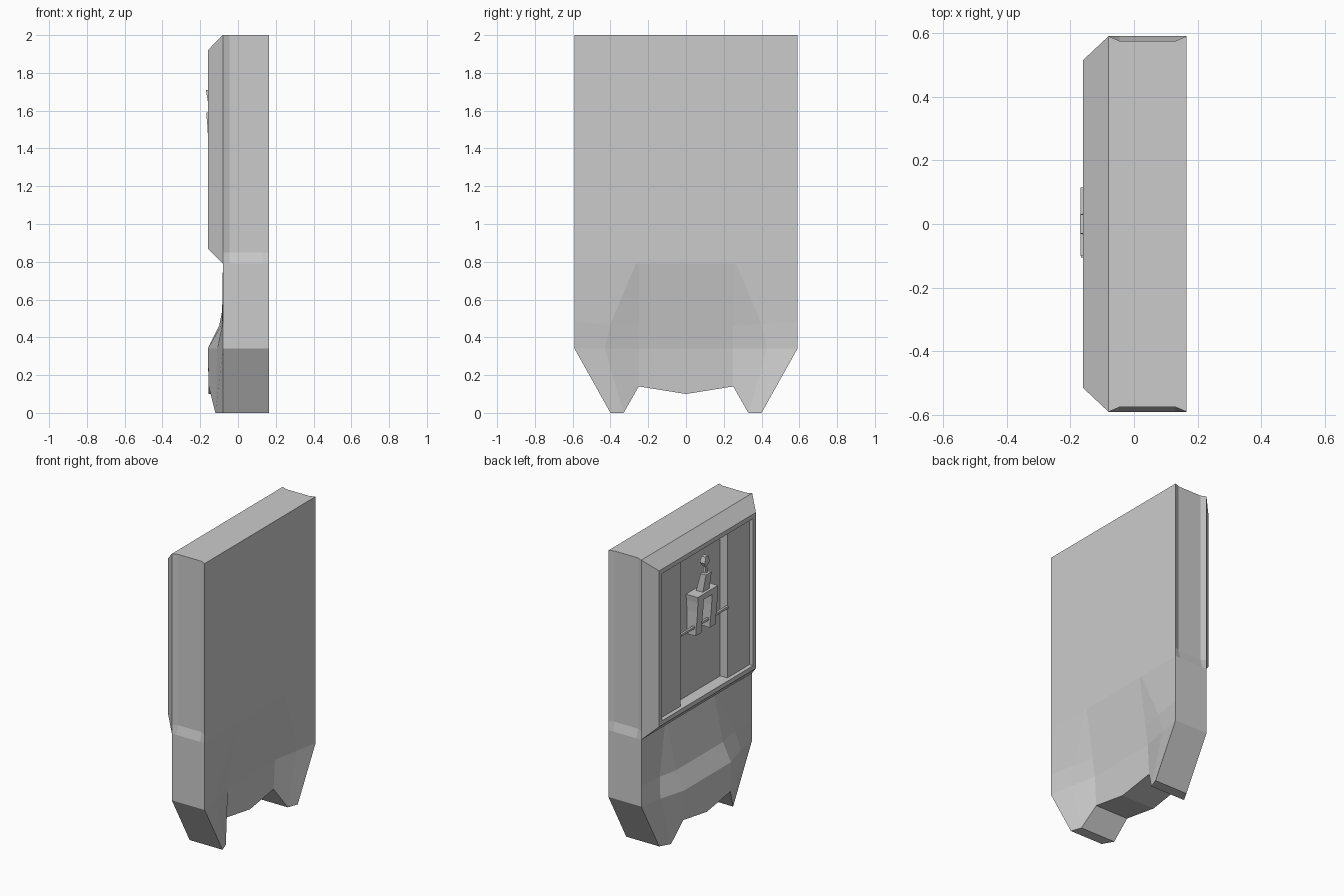
import bpy, bmesh

if "Cube" in bpy.data.objects:
    bpy.data.objects.remove(bpy.data.objects["Cube"])


def loft(name, rings, caps=True):
    """Skin matching rings of points; ends are closed with strips."""
    bm = bmesh.new()
    loops = [[bm.verts.new(p) for p in r] for r in rings]
    n = len(rings[0])
    for a, b in zip(loops, loops[1:]):
        for i in range(n):
            j = (i + 1) % n
            bm.faces.new((a[i], a[j], b[j], b[i]))
    if caps:
        for r in (loops[0], loops[-1]):
            for i in range(n // 2 - 1):
                bm.faces.new((r[i], r[i + 1], r[n - 2 - i], r[n - 1 - i]))
    bmesh.ops.recalc_face_normals(bm, faces=bm.faces)
    me = bpy.data.meshes.new(name)
    bm.to_mesh(me)
    bm.free()
    ob = bpy.data.objects.new(name, me)
    bpy.context.collection.objects.link(ob)
    return ob


def flat(x0, x1, y0, y1, z):
    """Horizontal rectangle."""
    return [(x0, y0, z), (x1, y0, z), (x1, y1, z), (x0, y1, z)]


def upright(x, y, z0, z1):
    """Vertical rectangle facing x."""
    return [(x, -y, z0), (x, y, z0), (x, y, z1), (x, -y, z1)]


# Upper slab with shallow grooves down both narrow sides
def slab_ring(z, g):
    half = [(-.08, .59), (-.045, .59 - g), (.13, .59 - g), (.165, .59)]
    return [(x, -y, z) for x, y in half] + [(x, y, z) for x, y in reversed(half)]


loft("upper_slab", [slab_ring(.79, 0), slab_ring(.85, .015), slab_ring(2, .015)])

# Bevelled picture frame with an open recess
loft("frame", [upright(-.08, .59, .79, 2), upright(-.16, .515, .87, 1.92),
               upright(-.16, .485, .90, 1.89), upright(-.08, .485, .90, 1.89)], caps=False)

# Raised panels either side of the recess
for side, label in ((-1, "right"), (1, "left")):
    a, b = sorted((side * .25, side * .485))
    loft(label + "_panel", [flat(-.133, -.08, a, b, .90), flat(-.133, -.08, a, b, 1.89)])


# Lower body: columns are (y, left x, right x, z), mirrored across y
def body_ring(cols):
    full = [(-y, l, r, z) for y, l, r, z in reversed(cols[1:])] + cols
    return ([(l, y, z) for y, l, r, z in full] +
            [(r, y, z) for y, l, r, z in reversed(full)])


rows = [
    [(0, -.03, .165, .79), (.25, -.03, .165, .79), (.265, -.033, .165, .79), (.59, -.08, .165, .79)],
    [(0, -.10, .117, .46), (.25, -.10, .117, .46), (.40, -.085, .14, .47), (.59, -.08, .165, .48)],
    [(0, -.16, .10, .34), (.25, -.16, .10, .34), (.43, -.11, .135, .34), (.59, -.08, .165, .34)],
    [(0, -.155, .09, .10), (.25, -.155, .09, .14), (.33, -.12, .14, 0), (.40, -.08, .165, 0)],
]
loft("lower_body", [body_ring(r) for r in rows])

# Ornament in the recess: cross bar, legs, shelf block, leaning post, knob
loft("cross_bar", [flat(-.14, -.125, -.25, .25, 1.37), flat(-.14, -.125, -.25, .25, 1.385)])
loft("ornament_block", [flat(-.165, -.08, -.10, .11, 1.55), flat(-.168, -.08, -.10, .115, 1.59)])
for y, label in ((-.075, "right"), (.075, "left")):
    loft("ornament_leg_" + label,
         [flat(-.145, -.08, y - .03, y + .03, 1.32), flat(-.16, -.08, y - .03, y + .03, 1.48),
          flat(-.166, -.08, y - .03, y + .035, 1.58)])
loft("ornament_post", [flat(-.15, -.10, -.035, .035, 1.59), flat(-.17, -.13, -.03, .03, 1.71)])
loft("ornament_knob", [flat(-.155, -.135, -.01, .01, 1.71), flat(-.15, -.135, -.01, .01, 1.75),
                       flat(-.16, -.12, -.025, .025, 1.78), flat(-.155, -.125, -.015, .015, 1.82)])
